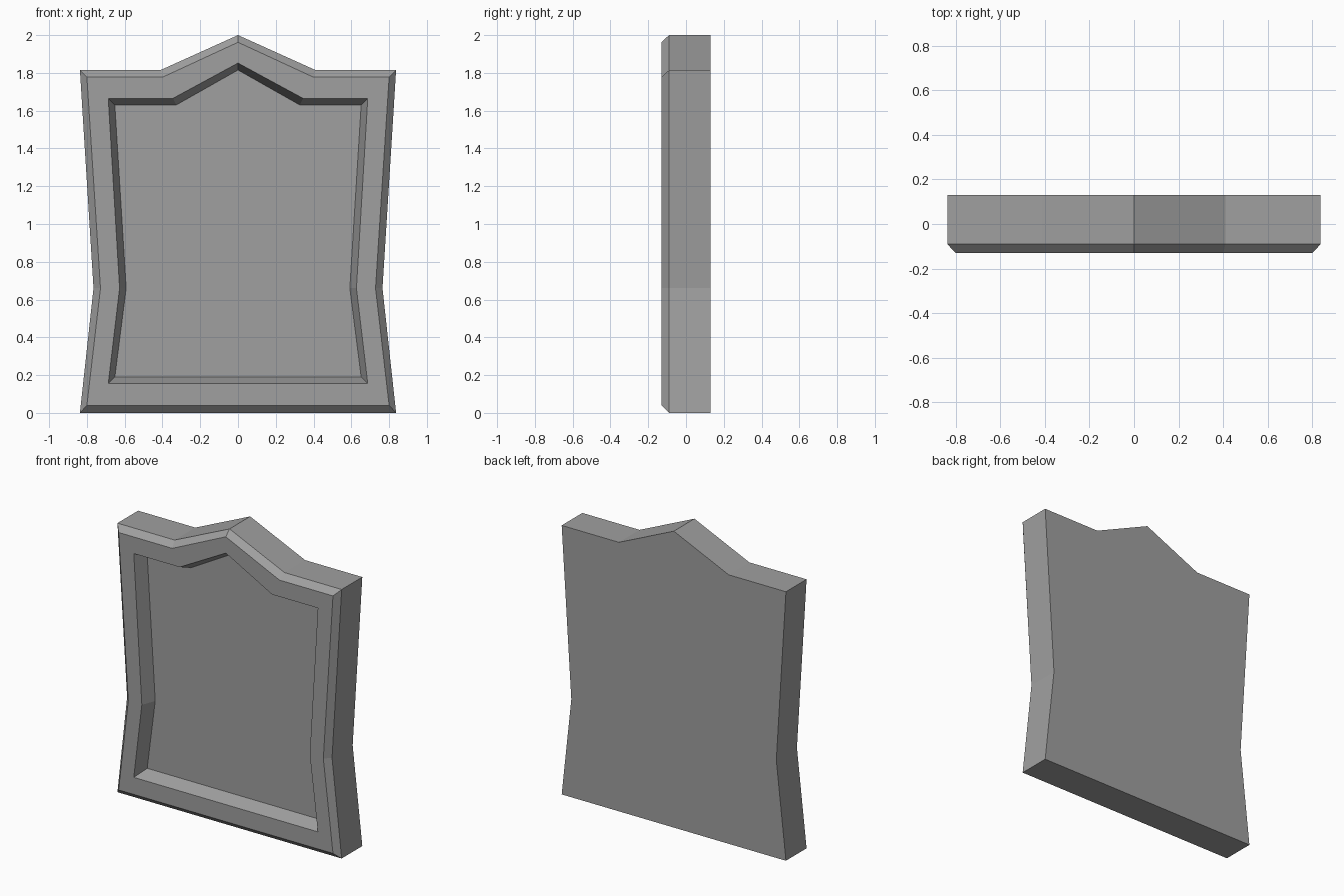
import bpy
import bmesh

cube = bpy.data.objects.get("Cube")
if cube:
    bpy.data.objects.remove(cube, do_unlink=True)


def make_material(name, color):
    mat = bpy.data.materials.new(name)
    mat.use_nodes = True
    mat.diffuse_color = color
    bsdf = mat.node_tree.nodes["Principled BSDF"]
    bsdf.inputs["Base Color"].default_value = color
    bsdf.inputs["Roughness"].default_value = 0.8
    return mat


stone = make_material("stone grey", (0.35, 0.35, 0.35, 1))

# Right half outlines, from the bottom corner up to the peak
outer = [(0.837, 0), (0.765, 0.66), (0.837, 1.815), (0.41, 1.815), (0, 2)]
rim = [(0.8, 0.04), (0.728, 0.66), (0.8, 1.777), (0.4, 1.777), (0, 1.962)]
recess = [(0.687, 0.155), (0.627, 0.66), (0.687, 1.665), (0.345, 1.665), (0, 1.852)]
panel = [(0.652, 0.19), (0.592, 0.66), (0.652, 1.63), (0.327, 1.63), (0, 1.815)]


def add_ring(bm, half, y):
    """Mirror a half outline into a closed ring of vertices."""
    outline = half + [(-x, z) for x, z in reversed(half[:-1])]
    return [bm.verts.new((x, y, z)) for x, z in outline]


def bridge(bm, a, b):
    for i in range(len(a)):
        j = (i + 1) % len(a)
        bm.faces.new((a[i], a[j], b[j], b[i]))


# Slab with a bevelled front edge and a sunken panel with sloping walls
bm = bmesh.new()
levels = [(outer, 0.13), (outer, -0.09), (rim, -0.13), (recess, -0.13), (panel, -0.037)]
rings = [add_ring(bm, half, y) for half, y in levels]
for a, b in zip(rings, rings[1:]):
    bridge(bm, a, b)
bm.faces.new(rings[0])
bm.faces.new(rings[-1])
bmesh.ops.recalc_face_normals(bm, faces=bm.faces)

mesh = bpy.data.meshes.new("headstone_slab")
bm.to_mesh(mesh)
bm.free()
mesh.materials.append(stone)
slab = bpy.data.objects.new("headstone_slab", mesh)
bpy.context.collection.objects.link(slab)
